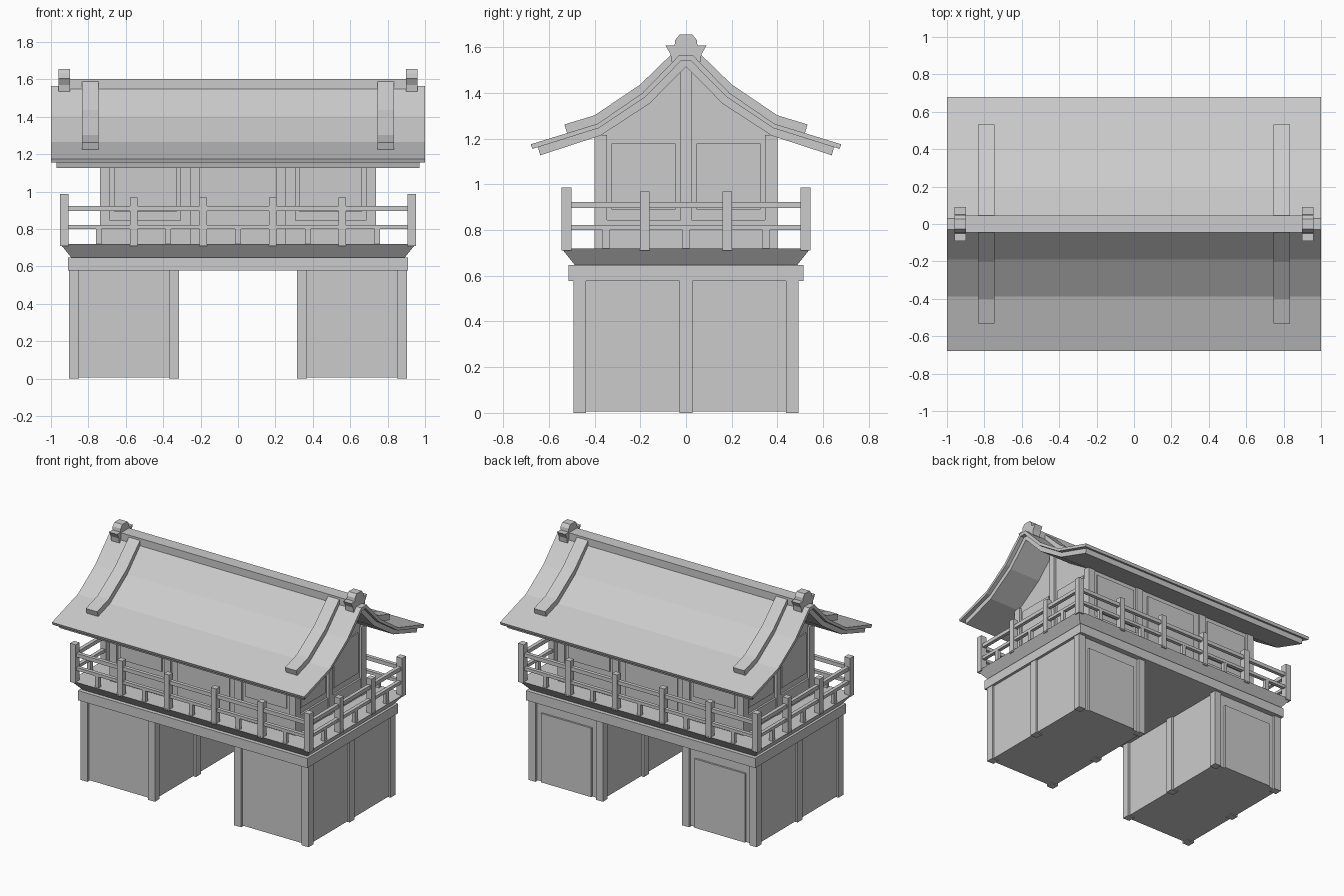
import bpy
import bmesh

if "Cube" in bpy.data.objects:
    bpy.data.objects.remove(bpy.data.objects["Cube"])

grey = bpy.data.materials.new("light_grey")
grey.use_nodes = True
grey.diffuse_color = (0.6, 0.6, 0.6, 1)
grey.node_tree.nodes["Principled BSDF"].inputs["Base Color"].default_value = (0.6, 0.6, 0.6, 1)
SIDES = (-1, 1)


def finish(name, bm):
    bmesh.ops.recalc_face_normals(bm, faces=bm.faces)
    mesh = bpy.data.meshes.new(name)
    bm.to_mesh(mesh)
    bm.free()
    mesh.materials.append(grey)
    obj = bpy.data.objects.new(name, mesh)
    bpy.context.collection.objects.link(obj)
    return obj


def boxes(name, items):
    """One object from boxes given as (centre x, centre y, width, depth, bottom, top)."""
    bm = bmesh.new()
    for x, y, w, d, low, high in items:
        verts = bmesh.ops.create_cube(bm, size=1)["verts"]
        bmesh.ops.scale(bm, vec=(w, d, high - low), verts=verts)
        bmesh.ops.translate(bm, vec=(x, y, (low + high) / 2), verts=verts)
    return finish(name, bm)


def extrude_x(name, profile, x0, x1):
    """Extrude a (y, z) outline along x."""
    bm = bmesh.new()
    face = bm.faces.new([bm.verts.new((x0, y, z)) for y, z in profile])
    new = bmesh.ops.extrude_face_region(bm, geom=[face])["geom"]
    bmesh.ops.translate(bm, vec=(x1 - x0, 0, 0),
                        verts=[v for v in new if isinstance(v, bmesh.types.BMVert)])
    return finish(name, bm)


def mirrored(half):
    """Complete an outline from its +y half, listed from eave to ridge."""
    return half + [(-y, z) for y, z in reversed(half) if y > 0]


# Gate piers: wall blocks with corner and middle posts
boxes("pier_wall", [(s * 0.61, 0, 0.56, 0.95, 0.006, 0.6) for s in SIDES])
boxes("pier_post", [(s * x, y, 0.055, 0.055, 0, 0.6)
                    for s in SIDES for x in (0.342, 0.877) for y in (-0.465, 0, 0.465)])
boxes("back_door", [(s * 0.61, 0.478, 0.4, 0.02, 0.006, 0.5) for s in SIDES])

# Beam and flared balcony deck
boxes("lintel_beam", [(0, 0, 1.82, 1.03, 0.578, 0.647)])
deck = boxes("balcony_deck", [(0, 0, 1.9, 1.09, 0.645, 0.72)])
for v in deck.data.vertices:
    if v.co.z < 0.7:
        v.co.x *= 0.937
        v.co.y *= 0.89

# Balcony railing
RX, RY = 0.928, 0.523
boxes("railing_corner_post", [(s * RX, t * RY, 0.045, 0.045, 0.71, 0.987)
                              for s in SIDES for t in SIDES])
boxes("railing_post",
      [(x, t * RY, 0.042, 0.042, 0.71, 0.968) for t in SIDES for x in (-0.557, -0.186, 0.186, 0.557)]
      + [(s * RX, y, 0.042, 0.042, 0.71, 0.968) for s in SIDES for y in (-0.18, 0.18)])
boxes("railing_baluster",
      [(x, t * RY, 0.03, 0.025, 0.71, 0.81) for t in SIDES for x in (-0.745, -0.372, 0, 0.372, 0.745)]
      + [(s * RX, y, 0.025, 0.03, 0.71, 0.81) for s in SIDES for y in (-0.35, 0, 0.35)])
for name, low, high in (("lower_rail", 0.8, 0.822), ("upper_rail", 0.896, 0.923)):
    boxes(name, [(0, t * RY, 2 * RX, 0.026, low, high) for t in SIDES]
          + [(s * RX, 0, 0.026, 2 * RY, low, high) for s in SIDES])

# Upper room with gable ends
extrude_x("room_wall", mirrored([(0.385, 0.71), (0.385, 1.22), (0.17, 1.36), (0, 1.52)]),
          -0.72, 0.72)
boxes("room_post",
      [(s * x, t * 0.373, 0.054, 0.054, 0.71, 1.215)
       for s in SIDES for t in SIDES for x in (0.281, 0.711)]
      + [(s * 0.711, 0, 0.054, 0.05, 0.71, 1.53) for s in SIDES])

# Wall panels: planks below, windows above, a door in each long side
boxes("wainscot",
      [(s * 0.495, t * 0.388, 0.38, 0.02, 0.71, 0.845) for s in SIDES for t in SIDES]
      + [(s * 0.723, t * 0.185, 0.02, 0.325, 0.71, 0.845) for s in SIDES for t in SIDES])
boxes("window_panel",
      [(s * 0.495, t * 0.386, 0.33, 0.016, 0.89, 1.178) for s in SIDES for t in SIDES]
      + [(s * 0.721, t * 0.185, 0.016, 0.28, 0.89, 1.178) for s in SIDES for t in SIDES])
boxes("room_door", [(0, t * 0.386, 0.414, 0.016, 0.71, 1.178) for t in SIDES])

# Curved roof in two layers
top = [(0.68, 1.175), (0.387, 1.265), (0.19, 1.4), (0.03, 1.565)]
middle = [(0.672, 1.155), (0.382, 1.246), (0.178, 1.382), (0.02, 1.542)]
lower = [(0.638, 1.127), (0.375, 1.213), (0.16, 1.353), (0, 1.515)]
inner_eave = (0.648, 1.164)


def shell(outer, inner):
    return mirrored(outer) + list(reversed(mirrored(inner)))


extrude_x("roof_tiles", shell(top, middle), -1, 1)
extrude_x("roof_underlayer", shell([inner_eave] + middle[1:], lower), -0.97, 0.97)

# Raised bands running down the slopes
band_over = [(0.532, 1.262), (0.4, 1.302), (0.2, 1.437), (0.03, 1.602)]
band_under = [(0.52, 1.222), (0.387, 1.262), (0.188, 1.397), (0.03, 1.555)]
for side in SIDES:
    extrude_x("roof_band", shell(band_over, band_under), side * 0.745, side * 0.835)

# Ridge beam and end ornaments
boxes("ridge_beam", [(0, 0, 1.86, 0.09, 1.53, 1.602)])
ornament = mirrored([(0.063, 1.535), (0.068, 1.57), (0.09, 1.608), (0.05, 1.608),
                     (0.047, 1.632), (0.028, 1.655)])
for side in SIDES:
    extrude_x("ridge_ornament", ornament, side * 0.897, side * 0.961)
